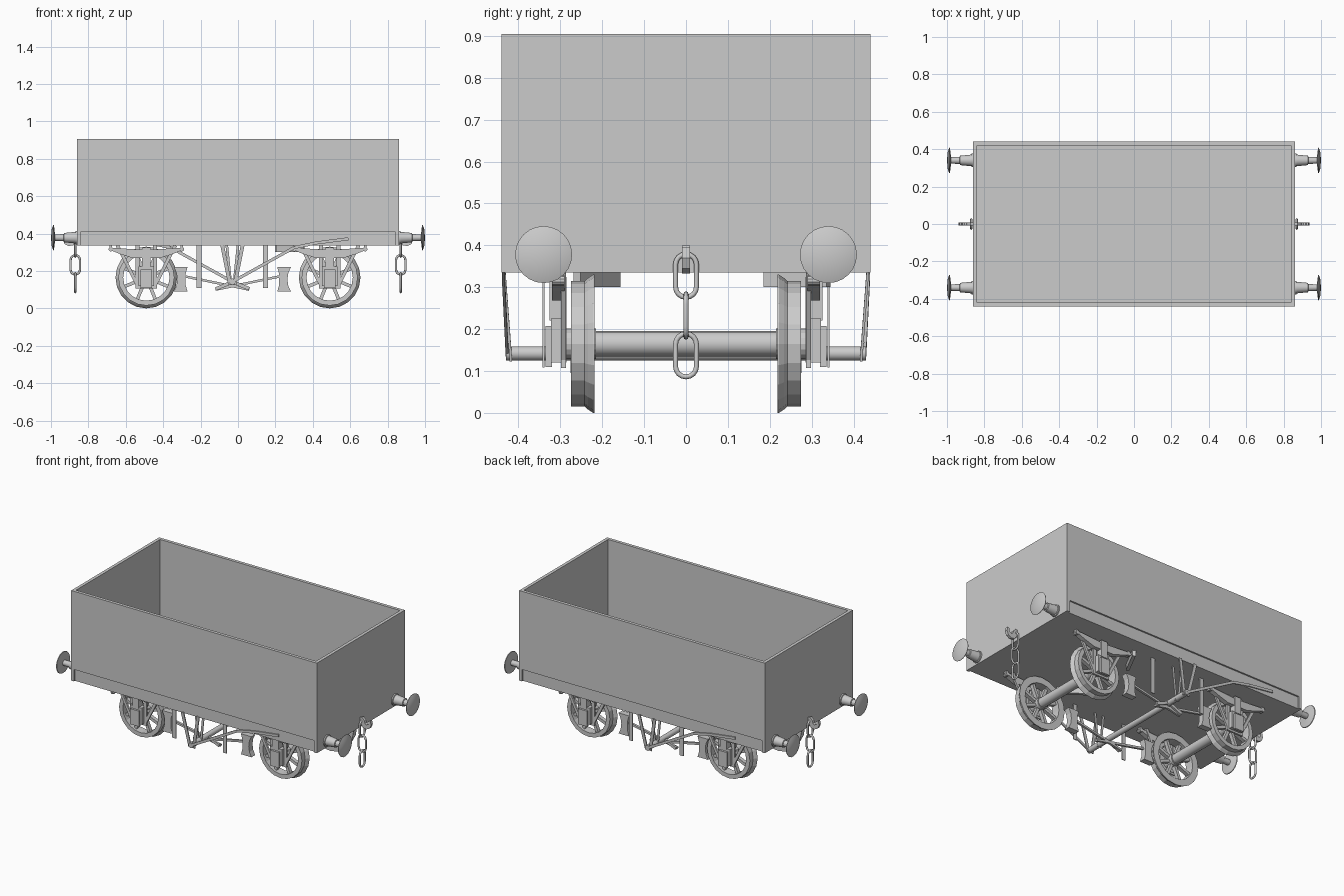
import bpy, bmesh, math
from mathutils import Vector as V

if "Cube" in bpy.data.objects:
    bpy.data.objects.remove(bpy.data.objects["Cube"])

def finish(name, bm, smooth=False):
    bmesh.ops.remove_doubles(bm, verts=bm.verts, dist=1e-5)
    bmesh.ops.recalc_face_normals(bm, faces=bm.faces)
    me = bpy.data.meshes.new(name)
    bm.to_mesh(me)
    bm.free()
    ob = bpy.data.objects.new(name, me)
    bpy.context.collection.objects.link(ob)
    if smooth:
        bpy.ops.object.select_all(action='DESELECT')
        ob.select_set(True)
        bpy.context.view_layer.objects.active = ob
        bpy.ops.object.shade_smooth_by_angle(angle=math.radians(35))
    return ob

def prism(name, pts, y0, y1):
    """Extrude an x-z outline along y."""
    bm = bmesh.new()
    a = [bm.verts.new((x, y0, z)) for x, z in pts]
    b = [bm.verts.new((x, y1, z)) for x, z in pts]
    bm.faces.new(a)
    bm.faces.new(b)
    for i in range(len(a)):
        j = (i + 1) % len(a)
        bm.faces.new((a[i], a[j], b[j], b[i]))
    return finish(name, bm)

def box(name, x0, x1, y0, y1, z0, z1):
    return prism(name, [(x0, z0), (x1, z0), (x1, z1), (x0, z1)], y0, y1)

def bar(name, p, q, w, t, axis=(0, 1, 0)):
    """Flat bar from p to q, thickness t along axis."""
    p, q, a = V(p), V(q), V(axis)
    n = a.cross(q - p).normalized() * w / 2
    a = a * t / 2
    bm = bmesh.new()
    vs = [bm.verts.new(e + s * n + u * a) for e in (p, q) for s in (-1, 1) for u in (-1, 1)]
    for f in ((0, 1, 3, 2), (4, 5, 7, 6), (0, 1, 5, 4), (2, 3, 7, 6), (0, 2, 6, 4), (1, 3, 7, 5)):
        bm.faces.new([vs[i] for i in f])
    return finish(name, bm)

def lathe(name, prof, origin, axis, n, smooth=False):
    """Revolve a closed (radius, distance) outline about axis."""
    o, a = V(origin), V(axis)
    u = V((0, 0, 1))
    w = a.cross(u)
    bm = bmesh.new()
    rings = []
    for i in range(n):
        t = 2 * math.pi * i / n
        d = u * math.cos(t) + w * math.sin(t)
        rings.append([bm.verts.new(o + a * h + d * r) for r, h in prof])
    m = len(prof)
    for i in range(n):
        A, B = rings[i], rings[(i + 1) % n]
        for j in range(m):
            k = (j + 1) % m
            if prof[j][0] == 0 and prof[k][0] == 0:
                continue
            bm.faces.new((A[j], A[k], B[k], B[j]))
    bmesh.ops.dissolve_degenerate(bm, dist=1e-6, edges=bm.edges)
    return finish(name, bm, smooth)

def rod(name, r, y0, y1, x, z, n=16):
    return lathe(name, [(0, y0), (r, y0), (r, y1), (0, y1)], (x, 0, z), (0, 1, 0), n, True)

def link(name, x, z, along_x):
    r, h = 0.025, 0.0265
    pts = []
    for s in (1, -1):
        for k in range(9):
            t = math.pi * k / 8
            pts.append((s * r * math.cos(t), s * (h + r * math.sin(t))))
    cu = bpy.data.curves.new(name, 'CURVE')
    cu.dimensions = '3D'
    cu.bevel_depth = 0.006
    cu.bevel_resolution = 2
    sp = cu.splines.new('POLY')
    sp.points.add(len(pts) - 1)
    for p, (a, b) in zip(sp.points, pts):
        p.co = (x + a, 0, z + b, 1) if along_x else (x, a, z + b, 1)
    sp.use_cyclic_u = True
    ob = bpy.data.objects.new(name, cu)
    bpy.context.collection.objects.link(ob)

# Open body: hollow inside, recessed sole bar along both sides
body = box("wagon_body", -.86, .86, -.44, .44, .335, .905)
cutters = [box("interior_cutter", -.84, .84, -.42, .42, .345, 1.0)]
for s in (-1, 1):
    cutters.append(box("side_recess_cutter", -.84, .84, *sorted((s * .43, s * .5)), .3, .41))
for c in cutters:
    c.hide_render = True
    c.hide_viewport = True
    m = body.modifiers.new("cut", 'BOOLEAN')
    m.operation = 'DIFFERENCE'
    m.solver = 'EXACT'
    m.object = c

# Buffers, hooks and chains on each end
for s in (-1, 1):
    for y in (-.34, .34):
        lathe("buffer", [(0, .85), (.036, .85), (.036, .868), (.031, .87), (.025, .93), (.019, .932),
                         (.017, .978), (.066, .984), (.068, .988), (.045, .996), (0, 1.0)],
              (0, y, .378), (s, 0, 0), 24, True)
    hook = [(.85, .395), (.875, .4), (.89, .385), (.895, .368), (.905, .362), (.918, .368), (.922, .39),
            (.932, .395), (.938, .37), (.928, .345), (.905, .333), (.88, .337), (.868, .355), (.85, .36)]
    prism("coupling_hook", [(s * x, z) for x, z in hook], -.009, .009)
    for i, z in enumerate((.3275, .2325, .1375)):
        link("chain_link", s * .87, z, i == 1)

# Wheelsets with spoked wheels
CZ = .165
for cx in (-.49, .49):
    rod("axle", .03, -.22, .22, cx, CZ)
    for s in (-1, 1):
        rim = [(.15, .275), (.15, .242), (.157, .234), (.165, .222), (.165, .219), (.124, .219), (.124, .275)]
        lathe("wheel_rim", rim, (cx, 0, CZ), (0, s, 0), 20)
        lathe("wheel_hub", [(0, .215), (.036, .215), (.036, .285), (0, .285)], (cx, 0, CZ), (0, s, 0), 16)
        for k in range(8):
            t = math.pi * (k + .5) / 4
            c, d = math.cos(t), math.sin(t)
            bar("spoke", (cx + .03 * c, s * .247, CZ + .03 * d),
                (cx + .13 * c, s * .247, CZ + .13 * d), .018, .024)

        # Axle guard, axle box and leaf spring
        for e in (-1, 1):
            bar("axle_guard_leg", (cx + e * .047, s * .292, .108), (cx + e * .047, s * .292, .337), .022, .012)
            bar("axle_guard_brace", (cx + e * .05, s * .292, .13), (cx + e * .155, s * .292, .337), .018, .012)
            rod("spring_eye", .012, s * .29, s * .32, cx + e * .19, .316, 10)
            bar("spring_hanger", (cx + e * .19, s * .305, .312), (cx + e * .19, s * .305, .337), .014, .02)
        bar("axle_guard_tie", (cx - .058, s * .292, .113), (cx + .058, s * .292, .113), .012, .012)
        box("axle_box", cx - .042, cx + .042, *sorted((s * .285, s * .322)), .12, .225)
        box("axle_box_cover", cx - .03, cx + .03, *sorted((s * .32, s * .335)), .11, .208)
        leaf = [(-.19, .324), (0, .312), (.19, .324), (.19, .31), (.14, .29), (.07, .268),
                (-.07, .268), (-.14, .29), (-.19, .31)]
        prism("leaf_spring", [(cx + x, z) for x, z in leaf], s * .29, s * .32)
        box("spring_buckle", cx - .022, cx + .022, *sorted((s * .285, s * .326)), .22, .325)

# Brake gear, arranged around a cross shaft
BX, BZ = -.03, .142
rod("brake_cross_shaft", .017, -.43, .43, BX, BZ)
for s in (-1, 1):
    for e in (-1, 1):
        # V hanger, straps, shoes and push rods
        bar("v_hanger", (BX + e * .055, s * .434, .34), (BX + e * .012, s * .418, .125), .02, .006)
        bar("v_hanger_inner", (BX + e * .03, s * .34, .337), (BX + e * .008, s * .34, .125), .014, .005)
        bar("safety_strap", (BX + e * .178, s * .34, .108), (BX + e * .178, s * .34, .337), .026, .005)
        shoe = [(.245, .09), (.318, .09), (.304, .12), (.299, .155), (.304, .19), (.318, .22),
                (.245, .22), (.255, .185), (.255, .125)]
        prism("brake_shoe", [(BX + e * (x - .005), z) for x, z in shoe], s * .232, s * .27)
        bar("push_rod", (BX + e * .25, s * .255, .17), (BX - e * .09, s * .255, .1), .013, .014)
        bar("brake_crank", (BX, s * .27, BZ), (BX - e * .09, s * .27, .103 if e > 0 else .105), .018, .012)
    # Hand lever, turned to opposite ends on the two sides
    d = -s
    path = [(BX, BZ), (BX + d * .33, .325), (BX + d * .45, .35), (BX + d * .62, .372)]
    for (xa, za), (xb, zb) in zip(path, path[1:]):
        bar("brake_lever", (xa, s * .427, za) if za < .3 else (xa, s * .436, za),
            (xb, s * .436, zb), .016, .007)

# Loose shoe hangers just breaking through the floor
bar("floor_hanger_back", (.207, .19, .325), (.285, .34, .325), .02, .05, (0, 0, 1))
bar("floor_hanger_front", (.21, -.165, .325), (.35, -.26, .325), .02, .05, (0, 0, 1))
